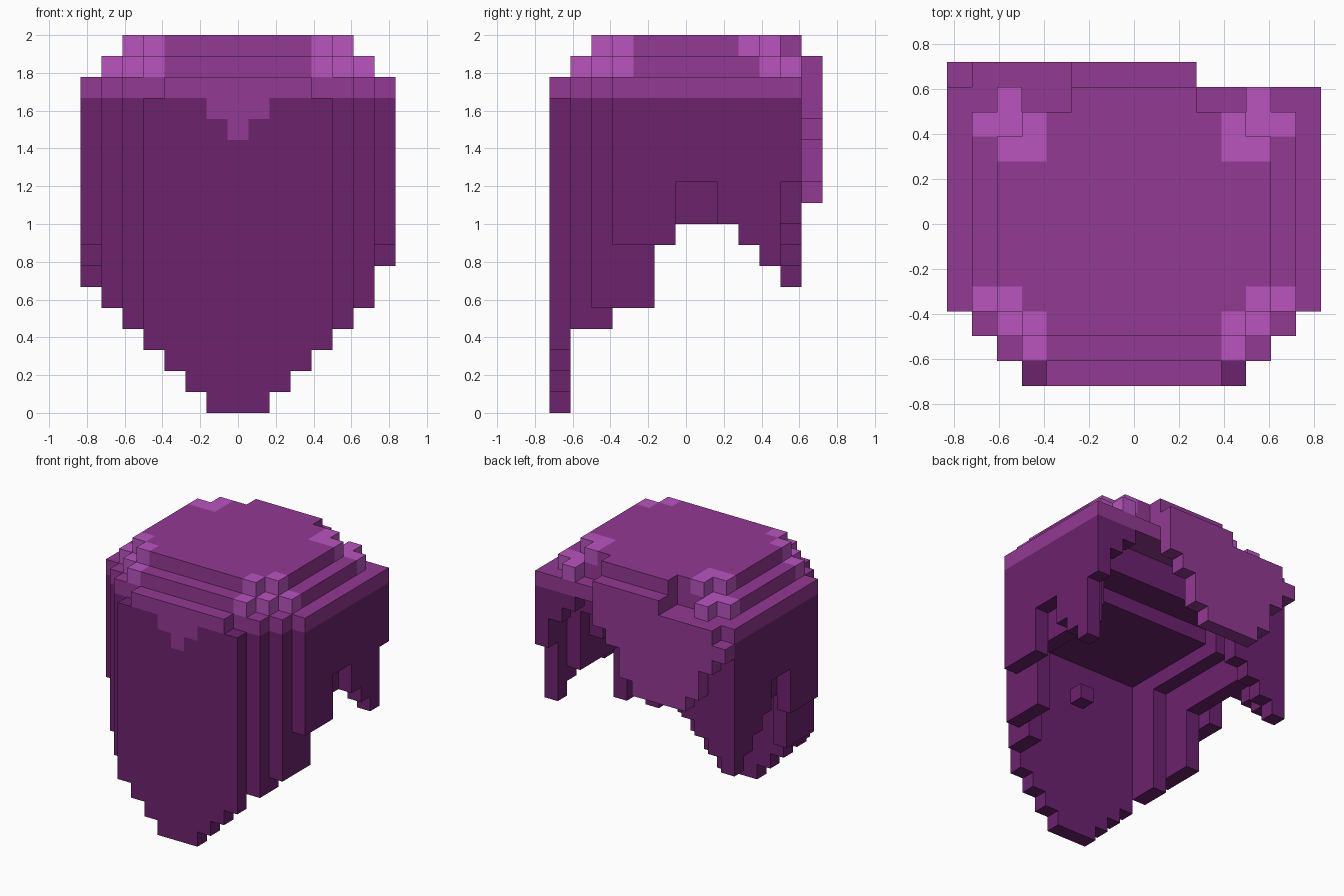
import bpy
import bmesh
from mathutils import Vector

if "Cube" in bpy.data.objects:
    bpy.data.objects.remove(bpy.data.objects["Cube"], do_unlink=True)

UNIT = 2 / 18           # one block
WIDE, DEEP = 15, 13     # blocks across and front to back
BAND = 15               # blocks from this level up are the lighter purple


def material(name, rgb):
    mat = bpy.data.materials.new(name)
    mat.use_nodes = True
    mat.diffuse_color = (*rgb, 1)
    mat.node_tree.nodes["Principled BSDF"].inputs["Base Color"].default_value = (*rgb, 1)
    return mat


DARK, LIGHT, PINK = range(3)
MATERIALS = [
    material("dark purple", (0.15, 0.016, 0.155)),
    material("mid purple", (0.288, 0.041, 0.288)),
    material("pink highlight", (0.479, 0.089, 0.515)),
]

blocks = {}             # (column, row, level) -> (part, colour)


def fill(part, cols, rows, low, high, colour=None, mirror=False):
    """Fill an inclusive box of blocks, optionally mirrored left to right."""
    for i in range(cols[0], cols[1] + 1):
        for j in range(rows[0], rows[1] + 1):
            for k in range(low, high + 1):
                c = colour if colour is not None else (LIGHT if k >= BAND else DARK)
                blocks[i, j, k] = (part, c)
                if mirror:
                    blocks[WIDE - 1 - i, j, k] = (part, c)


def centred(part, inset, rows, low, high):
    fill(part, (inset, WIDE - 1 - inset), rows, low, high)


# Solid core under the crown, stepping up toward the back
centred("core", 2, (1, 7), 12, 14)
centred("core", 2, (8, 9), 13, 14)

# Crown layers, from the brim up
for inset, rows in ((4, (0, 0)), (2, (1, 1)), (1, (2, 2)), (0, (3, 11))):
    centred("crown", inset, rows, 15, 15)
for inset, rows in ((3, (1, 1)), (2, (2, 2)), (1, (3, 10)), (5, (11, 11))):
    centred("crown", inset, rows, 16, 16)
for inset, rows in ((3, (2, 2)), (2, (3, 9)), (3, (10, 10)), (5, (11, 11))):
    centred("crown", inset, rows, 17, 17)

# Pink corner highlights
for i, j, k in ((1, 3, 16), (2, 2, 16), (3, 1, 16), (2, 3, 17), (3, 2, 17),
                (1, 10, 16), (2, 10, 16), (2, 11, 16),
                (2, 9, 17), (3, 9, 17), (3, 10, 17)):
    fill("crown", (i, i), (j, j), k, k, PINK, mirror=True)

# Front panel tapering to a point, with a painted peak and an inner nub
for k in range(15):
    centred("front_panel", max(3, 6 - k), (0, 0), k, k)
fill("front_panel", (6, 8), (0, 0), 14, 14, LIGHT)
fill("front_panel", (7, 7), (0, 0), 13, 13, LIGHT)
fill("front_panel", (7, 7), (1, 1), 9, 9)

# Overlapping side slats
fill("side_slats", (2, 2), (1, 2), 4, 14, mirror=True)
fill("side_slats", (1, 1), (2, 4), 5, 14, mirror=True)
fill("side_slats", (1, 1), (5, 9), 9, 14, mirror=True)
fill("side_slats", (2, 2), (3, 8), 11, 14, mirror=True)

# Outer side walls with an arched lower edge
for rows, low in (((3, 5), 8), ((6, 7), 11), ((8, 8), 9), ((9, 9), 8), ((10, 10), 7)):
    fill("side_walls", (0, 0), rows, low, 14, mirror=True)

# Back wall, longer on the right than on the left
for i, low in enumerate((6, 7, 8, 9, 11, 13)):
    fill("back_wall", (i, i), (11, 11), low, 14)
for i, low in ((14, 11), (13, 13), (12, 14)):
    fill("back_wall", (i, i), (11, 11), low, 14)

# Off-centre back flap with a stepped lower edge
for i, low in enumerate((14, 13, 11, 10, 10)):
    fill("back_flap", (i, i), (12, 12), low, 14 if i == 0 else 15, LIGHT)
    fill("back_flap", (9 - i, 9 - i), (12, 12), low, 16, LIGHT)

# Each face direction with two axes spanning the face
SIDES = []
for axis in range(3):
    for sign in (-1, 1):
        n = Vector((0, 0, 0))
        n[axis] = sign
        u = Vector((0, 0, 0))
        u[(axis + 1) % 3] = 1
        SIDES.append((n, u, n.cross(u)))


def build(part):
    """Make one part from the exposed faces of its blocks."""
    bm = bmesh.new()
    for cell, (owner, colour) in blocks.items():
        if owner != part:
            continue
        middle = Vector(cell) + Vector((0.5, 0.5, 0.5))
        for n, u, v in SIDES:
            if tuple(int(a + b) for a, b in zip(cell, n)) in blocks:
                continue
            corners = [middle + (n + u * a + v * b) / 2
                       for a, b in ((-1, -1), (1, -1), (1, 1), (-1, 1))]
            face = bm.faces.new([bm.verts.new(
                Vector((p.x - WIDE / 2, p.y - DEEP / 2, p.z)) * UNIT) for p in corners])
            face.material_index = colour
    bmesh.ops.remove_doubles(bm, verts=bm.verts[:], dist=UNIT / 100)
    # Merge flat neighbours of one colour
    bmesh.ops.dissolve_limit(bm, angle_limit=0.01, verts=bm.verts[:],
                             edges=bm.edges[:], delimit={"MATERIAL"})
    mesh = bpy.data.meshes.new(part)
    bm.to_mesh(mesh)
    bm.free()
    for mat in MATERIALS:
        mesh.materials.append(mat)
    bpy.context.collection.objects.link(bpy.data.objects.new(part, mesh))


for part in sorted({owner for owner, _ in blocks.values()}):
    build(part)
